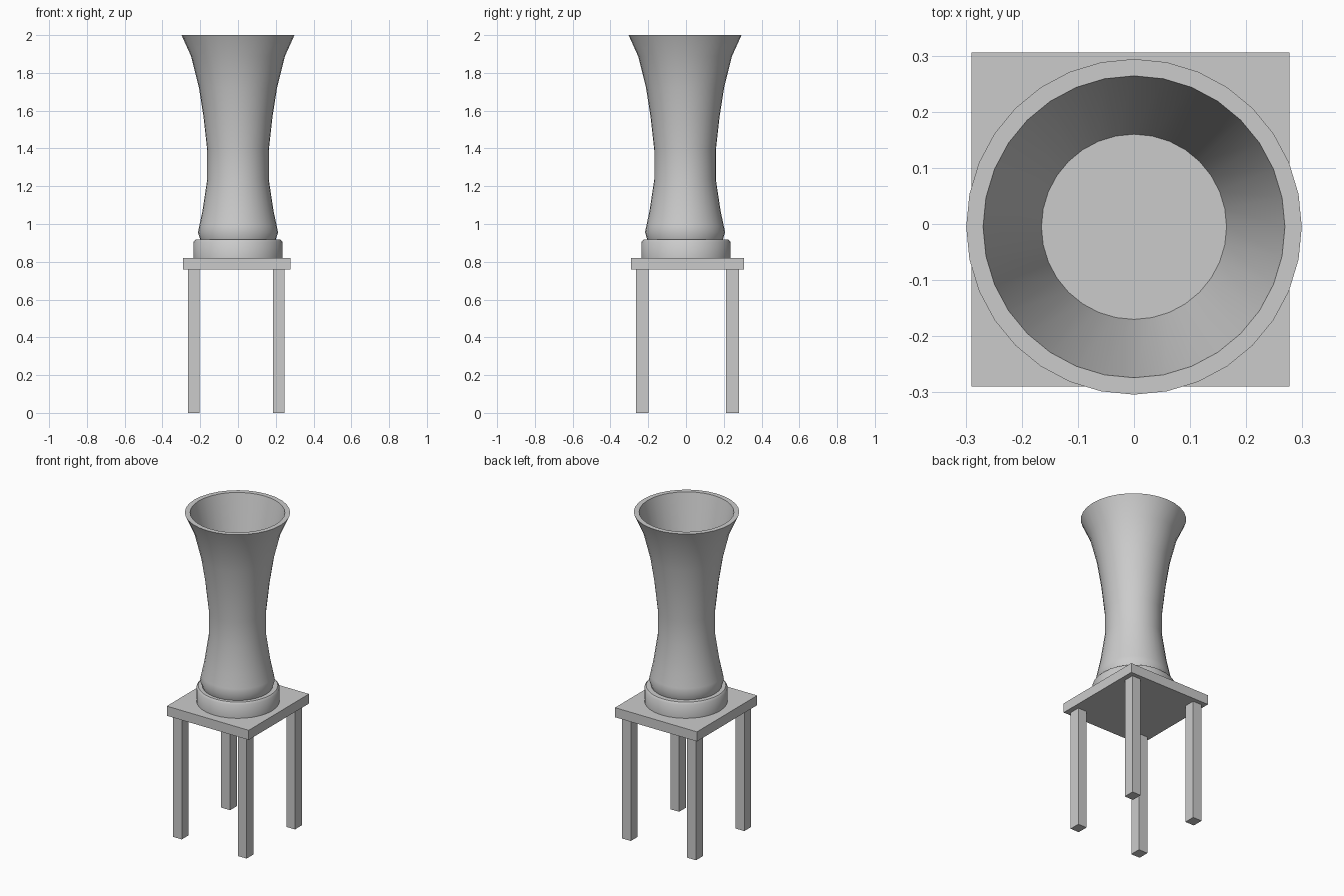
import bpy, bmesh
from math import sin, cos, tau, radians

if "Cube" in bpy.data.objects:
    bpy.data.objects.remove(bpy.data.objects["Cube"])


def finish(name, bm, smooth=False):
    bmesh.ops.recalc_face_normals(bm, faces=bm.faces)
    mesh = bpy.data.meshes.new(name)
    bm.to_mesh(mesh)
    bm.free()
    obj = bpy.data.objects.new(name, mesh)
    bpy.context.collection.objects.link(obj)
    if smooth:
        bpy.ops.object.select_all(action='DESELECT')
        obj.select_set(True)
        bpy.context.view_layer.objects.active = obj
        bpy.ops.object.shade_smooth_by_angle(angle=radians(40))
    return obj


def box(name, x, y, z):
    bm = bmesh.new()
    bmesh.ops.create_cube(bm, size=1)
    for v in bm.verts:
        for i, (lo, hi) in enumerate((x, y, z)):
            v.co[i] = lo if v.co[i] < 0 else hi
    return finish(name, bm)


def lathe(name, profile, cy, sides=32):
    """Revolve (radius, height) points and cap both ends."""
    bm = bmesh.new()
    rings = [[bm.verts.new((r * cos(tau * i / sides), cy + r * sin(tau * i / sides), z))
              for i in range(sides)] for r, z in profile]
    for a, b in zip(rings, rings[1:]):
        for i in range(sides):
            j = (i + 1) % sides
            bm.faces.new((a[i], a[j], b[j], b[i]))
    bm.faces.new(rings[0])
    bm.faces.new(rings[-1])
    return finish(name, bm, smooth=True)


# Stool: square top and four legs
box("seat", (-0.29, 0.277), (-0.29, 0.306), (0.76, 0.82))
for side, x in (("left", (-0.265, -0.203)), ("right", (0.186, 0.246))):
    for end, y in (("front", (-0.266, -0.198)), ("back", (0.212, 0.28))):
        box(f"{end}_{side}_leg", x, y, (0, 0.76))

# Round plinth under the vase
lathe("plinth", [(0.236, 0.82), (0.236, 0.905), (0.226, 0.917)], 0.0)

# Flared vase: outer wall, rim, then tapering hollow with a flat floor
lathe("vase", [(0.2, 0.917), (0.212, 0.956), (0.205, 0.99), (0.188, 1.07),
               (0.163, 1.236), (0.163, 1.39), (0.183, 1.57), (0.207, 1.723),
               (0.248, 1.887), (0.299, 2.0), (0.269, 2.0), (0.165, 1.55)], -0.005)
